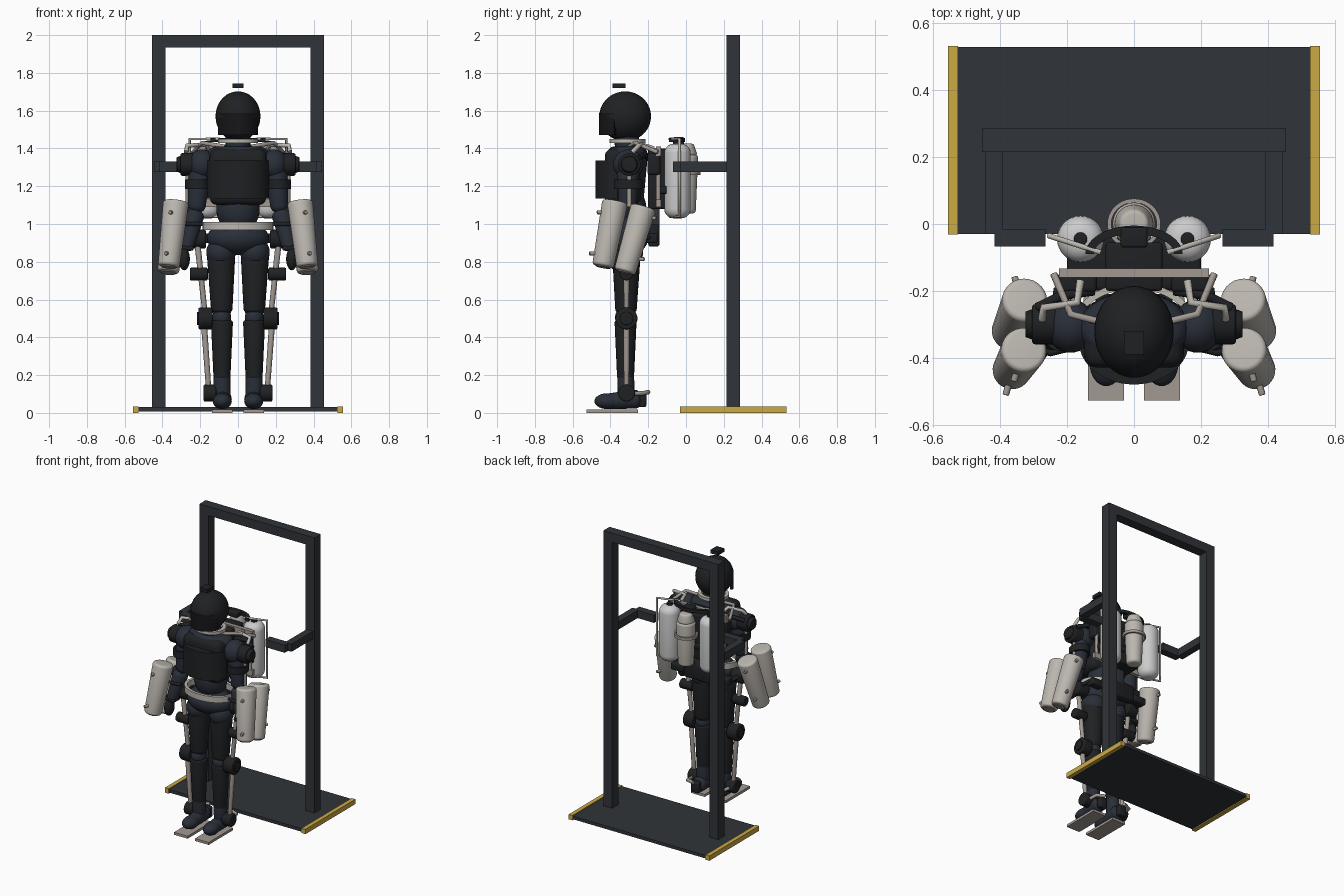
import bpy, bmesh, math
from mathutils import Vector, Matrix

if "Cube" in bpy.data.objects:
    bpy.data.objects.remove(bpy.data.objects["Cube"])


def material(name, r, g, b):
    m = bpy.data.materials.new(name)
    m.diffuse_color = (r, g, b, 1)
    m.use_nodes = True
    m.node_tree.nodes["Principled BSDF"].inputs["Base Color"].default_value = m.diffuse_color
    return m


STEEL = material("frame_steel", .03, .034, .04)
BLACK = material("black_shell", .014, .015, .017)
VISOR = material("visor_black", .008, .008, .01)
NAVY = material("navy_suit", .022, .028, .04)
BEIGE = material("warm_grey", .50, .47, .43)
ROD = material("strut_grey", .36, .32, .29)
TANK = material("tank_grey", .58, .58, .59)
YELLOW = material("edge_yellow", .60, .40, .06)


def finish(name, bm, mat, smooth=True):
    bmesh.ops.recalc_face_normals(bm, faces=bm.faces[:])
    me = bpy.data.meshes.new(name)
    bm.to_mesh(me)
    bm.free()
    ob = bpy.data.objects.new(name, me)
    bpy.context.collection.objects.link(ob)
    me.materials.append(mat)
    if smooth:
        bpy.ops.object.select_all(action='DESELECT')
        ob.select_set(True)
        bpy.context.view_layer.objects.active = ob
        bpy.ops.object.shade_smooth_by_angle(angle=math.radians(35))
    return ob


def box(name, lo, hi, mat, bevel=0.0):
    lo, hi = Vector(lo), Vector(hi)
    lo, hi = Vector(map(min, lo, hi)), Vector(map(max, lo, hi))
    bm = bmesh.new()
    bmesh.ops.create_cube(bm, size=1, matrix=Matrix.Translation((lo + hi) / 2) @ Matrix.Diagonal((*(hi - lo), 1)))
    if bevel:
        bmesh.ops.bevel(bm, geom=bm.edges[:], offset=bevel, segments=3, profile=.5, affect='EDGES')
    return finish(name, bm, mat, bevel > 0)


def ball(name, c, r, mat):
    bm = bmesh.new()
    bmesh.ops.create_uvsphere(bm, u_segments=32, v_segments=18, radius=1,
                              matrix=Matrix.Translation(c) @ Matrix.Diagonal((*r, 1)))
    return finish(name, bm, mat)


def rod(name, p0, p1, r0, r1, mat, fillet=.004, flat=1.0, seg=28):
    """Tapered cylinder from p0 to p1 with rounded ends."""
    p0, p1 = Vector(p0), Vector(p1)
    d, h = p1 - p0, (p1 - p0).length
    q = [math.pi / 2 * i / 5 for i in range(6)]
    f0, f1 = min(fillet, r0 * .98), min(fillet, r1 * .98)
    prof = [(r0 - f0 + f0 * math.sin(a), f0 - f0 * math.cos(a)) for a in q]
    prof += [(r1 - f1 + f1 * math.cos(a), h - f1 + f1 * math.sin(a)) for a in q]
    mtx = Matrix.Translation(p0) @ d.to_track_quat('Z', 'Y').to_matrix().to_4x4()
    bm = bmesh.new()
    rings = [[bm.verts.new(mtx @ Vector((r * math.cos(k * math.tau / seg), flat * r * math.sin(k * math.tau / seg), z)))
              for k in range(seg)] for r, z in prof]
    for a, b in zip(rings, rings[1:]):
        for k in range(seg):
            bm.faces.new((a[k], a[(k + 1) % seg], b[(k + 1) % seg], b[k]))
    bm.faces.new(rings[0])
    bm.faces.new(rings[-1])
    return finish(name, bm, mat)


def tube(name, pts, r, mat, closed=False):
    cu = bpy.data.curves.new(name, 'CURVE')
    cu.dimensions, cu.bevel_depth, cu.bevel_resolution, cu.use_fill_caps = '3D', r, 3, True
    sp = cu.splines.new('POLY')
    sp.points.add(len(pts) - 1)
    for p, c in zip(sp.points, pts):
        p.co = (*c, 1)
    sp.use_cyclic_u = closed
    cu.materials.append(mat)
    ob = bpy.data.objects.new(name, cu)
    bpy.context.collection.objects.link(ob)
    return ob


def band(name, c, rx, ry, th, h, mat, a0=0, a1=360, n=40):
    """Flat band swept round an ellipse in the horizontal plane."""
    bm, secs, full = bmesh.new(), [], a1 - a0 >= 360
    for i in range(n if full else n + 1):
        a = math.radians(a0 + (a1 - a0) * i / n)
        secs.append([bm.verts.new((c[0] + (rx + o) * math.cos(a), c[1] + (ry + o) * math.sin(a), c[2] + z))
                     for o, z in ((0, -h / 2), (0, h / 2), (-th, h / 2), (-th, -h / 2))])
    for s, t in zip(secs, secs[1:] + secs[:1] if full else secs[1:]):
        for k in range(4):
            bm.faces.new((s[k], s[(k + 1) % 4], t[(k + 1) % 4], t[k]))
    if not full:
        bm.faces.new(secs[0])
        bm.faces.new(secs[-1])
    return finish(name, bm, mat)


# docking stand
box("base_plate", (-.53, -.03, .008), (.53, .53, .03), STEEL)
box("top_beam", (-.455, .215, 1.935), (.455, .285, 2), STEEL)

# helmet, visor, sensor, collar, neck
ball("helmet", (0, -.322, 1.57), (.119, .137, .132), BLACK)
band("visor", (0, -.322, 1.53), .117, .138, .02, .115, VISOR, 205, 335)
box("head_sensor", (-.03, -.39, 1.72), (.03, -.32, 1.745), BLACK)
rod("neck", (0, -.31, 1.38), (0, -.315, 1.47), .065, .065, NAVY)
band("collar_ring", (0, -.31, 1.44), .105, .095, .025, .022, BEIGE)

# torso and hips
rod("torso", (0, -.31, 1.10), (0, -.31, 1.41), .135, .165, NAVY, .05, .65)
ball("abdomen", (0, -.31, 1.08), (.115, .1, .13), NAVY)
ball("pelvis", (0, -.315, .925), (.165, .115, .09), NAVY)
band("waist_ring", (0, -.31, .99), .187, .135, .02, .042, BEIGE)
band("chest_plate", (0, -.35, 1.235), .165, .13, .05, .2, BLACK, 185, 355)
box("chest_pad", (-.15, -.43, 1.1), (.15, -.24, 1.40), BLACK, .04)

# back frame and tanks
box("back_plate", (-.225, -.16, 1.09), (.225, -.133, 1.13), ROD)
box("back_plate_top", (-.225, -.16, 1.36), (.225, -.133, 1.41), ROD)
box("pack_core", (-.085, -.2, 1.08), (.085, -.055, 1.40), BLACK, .01)
box("pack_lower_shelf", (-.2, -.15, 1.16), (.2, -.04, 1.2), BLACK, .008)
box("waist_pack", (-.12, -.2, .88), (.12, -.14, 1.0), BLACK, .015)
box("spine_link", (-.035, -.19, .98), (.035, -.14, 1.1), STEEL, .006)
rod("centre_tank", (0, 0, 1.055), (0, 0, 1.37), .052, .064, BEIGE, .02)
rod("centre_tank_cap", (0, 0, 1.36), (0, 0, 1.425), .058, .045, BEIGE, .015)
band("centre_tank_hoop", (0, 0, 1.27), .08, .076, .012, .02, ROD)
band("tank_arch", (0, -.09, 1.445), .145, .085, .025, .022, BLACK, 0, 180)
box("tank_arch_bridge", (-.04, -.07, 1.42), (.04, -.01, 1.46), BLACK, .008)

for s, side in ((-1, "left"), (1, "right")):
    def P(x, y, z):
        return (s * x, y, z)

    def n(part):
        return part + "_" + side

    # stand
    box(n("post"), P(.385, .215, .03), P(.455, .285, 1.96), STEEL)
    box(n("stand_arm"), P(.394, -.03, 1.275), P(.445, .23, 1.33), STEEL)
    box(n("stand_clamp"), P(.264, -.068, 1.275), P(.418, -.015, 1.33), STEEL)
    box(n("edge_strip"), P(.527, -.032, 0), P(.557, .532, .035), YELLOW)

    # side tank with guard rods
    rod(n("side_tank"), P(.16, -.045, 1.03), P(.16, -.045, 1.425), .07, .07, TANK, .05)
    tube(n("tank_guard"), [P(.1, -.085, 1.45), P(.255, -.035, 1.45), P(.255, -.035, 1.04), P(.1, -.085, 1.04)], .008, BEIGE)
    tube(n("back_upright"), [P(.2, -.147, 1.1), P(.2, -.147, 1.4)], .012, ROD)
    rod(n("tank_valve"), P(.16, -.045, 1.42), P(.16, -.045, 1.44), .02, .02, BLACK)

    # shoulder actuators and struts
    box(n("shoulder_motor"), P(.11, -.205, 1.26), P(.225, -.135, 1.375), BLACK, .015)
    tube(n("shoulder_strut"), [P(.275, -.285, 1.38), P(.27, -.25, 1.415), P(.17, -.235, 1.42), P(.16, -.17, 1.4)], .012, BEIGE)
    tube(n("shoulder_bar"), [P(.07, -.3, 1.41), P(.19, -.27, 1.43), P(.24, -.15, 1.38)], .011, ROD)
    rod(n("shoulder_drum"), P(.2, -.3, 1.315), P(.305, -.3, 1.315), .06, .06, BLACK, .01)
    rod(n("shoulder_cap"), P(.3, -.3, 1.315), P(.325, -.3, 1.315), .045, .04, BLACK, .006)
    ball(n("shoulder"), P(.19, -.305, 1.315), (.075, .08, .08), NAVY)
    tube(n("shoulder_hoop"), [P(.12, -.2, 1.35), P(.22, -.215, 1.37), P(.29, -.25, 1.35)], .014, BLACK)

    # arm
    rod(n("upper_arm"), P(.2, -.305, 1.31), P(.222, -.31, 1.06), .06, .048, NAVY, .04)
    band(n("arm_cuff"), P(.215, -.305, 1.21), .066, .076, .014, .05, BLACK)
    rod(n("elbow_drum"), P(.2, -.31, 1.05), P(.285, -.31, 1.05), .042, .042, BLACK, .008)
    rod(n("forearm"), P(.225, -.315, 1.07), P(.275, -.36, .86), .052, .038, NAVY, .03)
    box(n("wrist_grip"), P(.235, -.39, .86), P(.325, -.31, .885), BLACK, .008)
    ball(n("hand"), P(.285, -.37, .815), (.03, .042, .06), BLACK)
    tube(n("arm_strut"), [P(.265, -.3, 1.28), P(.265, -.3, 1.07)], .012, ROD)
    tube(n("thruster_bracket"), [P(.19, -.37, 1.0), P(.25, -.385, 1.0), P(.34, -.36, 1.0)], .011, BLACK)

    # twin forearm thrusters: front one and rear one, each with pegs
    for tag, top, low, peg in (("front", P(.328, -.375, 1.12), P(.367, -.44, .775), -1),
                               ("rear", P(.325, -.225, 1.09), P(.37, -.325, .745), 1)):
        a, b = Vector(top), Vector(low)
        rod(n(tag + "_thruster"), b, a, .058, .068, BEIGE, .016)
        rod(n(tag + "_thruster_nozzle"), b + (b - a) * .015, b + (a - b) * .1, .04, .04, ROD)
        for i, t in enumerate((.17, .8)):
            c = a.lerp(b, t)
            rod(n(f"{tag}_peg_{i}"), c, c + Vector((s * .025, peg * .085, 0)), .01, .01, ROD, seg=12)

    # hip and thigh actuators
    rod(n("hip_drum"), P(.17, -.3, .92), P(.255, -.3, .92), .05, .05, BLACK, .01)
    box(n("hip_link"), P(.13, -.21, .9), P(.23, -.15, .95), BLACK, .01)
    tube(n("hip_bar"), [P(.15, -.18, .925), P(.23, -.2, .93), P(.235, -.3, .93)], .014, BLACK)
    rod(n("thigh_drum"), P(.16, -.315, .735), P(.255, -.315, .735), .034, .034, BLACK, .008)
    # leg
    ball(n("hip"), P(.09, -.315, .85), (.078, .088, .08), NAVY)
    rod(n("thigh"), P(.086, -.318, .51), P(.09, -.315, .84), .05, .07, NAVY, .03)
    rod(n("thigh_shell"), P(.086, -.318, .53), P(.09, -.315, .87), .057, .076, BLACK, .02)
    ball(n("knee"), P(.086, -.32, .505), (.05, .056, .055), NAVY)
    rod(n("knee_drum"), P(.135, -.315, .5), P(.21, -.315, .5), .058, .058, BLACK, .01)
    rod(n("knee_cap"), P(.2, -.315, .5), P(.218, -.315, .5), .035, .035, BLACK)
    rod(n("shin_shell"), P(.085, -.32, .18), P(.085, -.32, .49), .045, .058, BLACK, .012)
    rod(n("shin"), P(.085, -.315, .06), P(.085, -.32, .22), .046, .044, NAVY, .02)
    rod(n("ankle_drum"), P(.115, -.315, .105), P(.182, -.315, .105), .045, .045, BLACK, .008)
    for part, hi, lo in (("thigh_strut", P(.215, -.315, .9), P(.175, -.315, .53)),
                         ("shin_strut", P(.18, -.315, .47), P(.155, -.315, .12))):
        rod(n(part), lo, hi, .014, .016, ROD, seg=12)

    # boot, sole and heel plate
    ball(n("boot_toe"), P(.083, -.415, .062), (.05, .07, .042), NAVY)
    rod(n("boot"), P(.083, -.43, .06), P(.083, -.24, .075), .042, .05, NAVY, .03)
    box(n("sole_plate"), P(.03, -.528, 0), P(.137, -.255, .018), ROD)
    tube(n("heel_plate"), [P(.15, -.31, .1), P(.14, -.22, .105), P(.083, -.2, .11)], .012, ROD)
    box(n("heel"), P(.05, -.25, .03), P(.115, -.21, .11), BLACK, .012)
